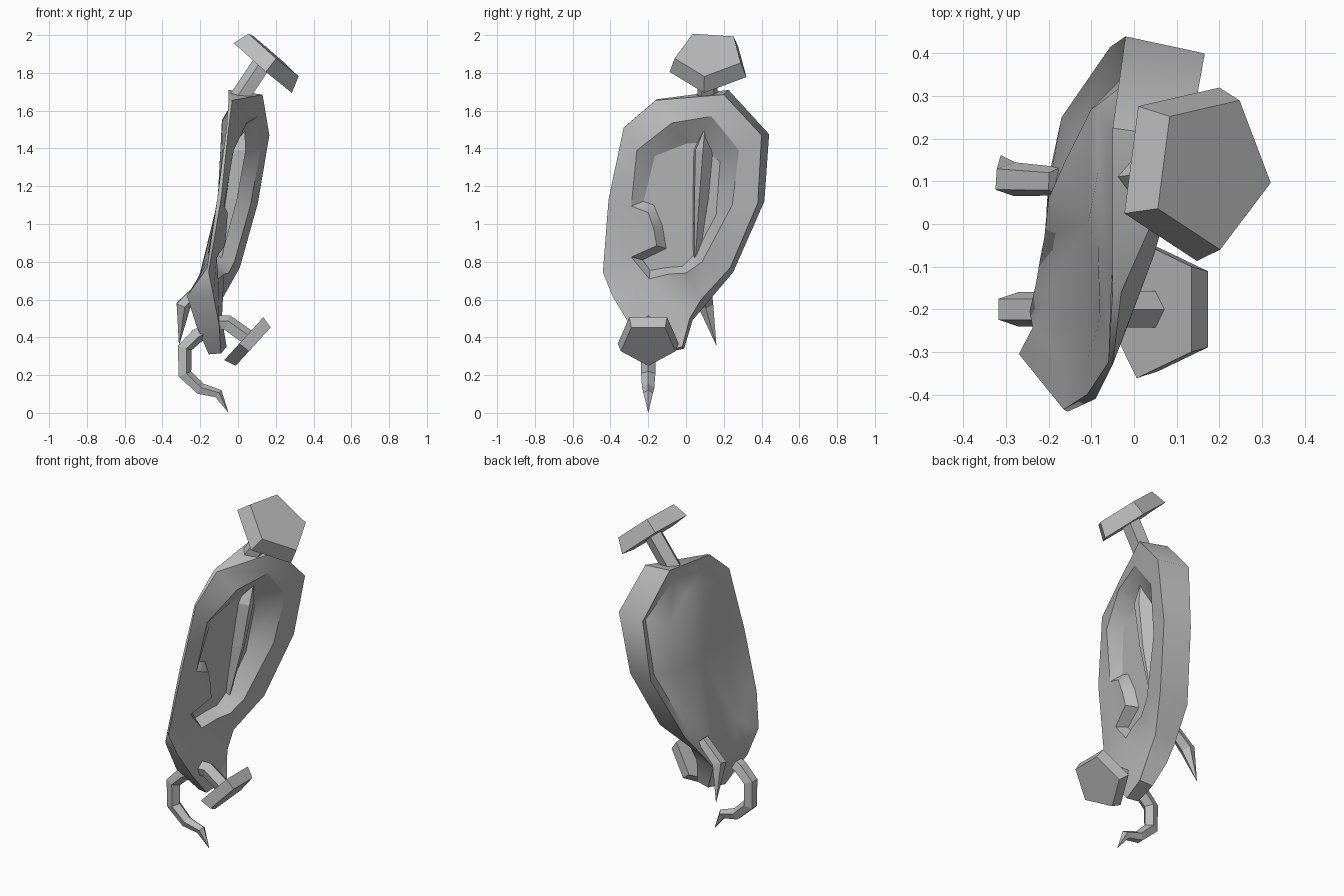
import bpy, bmesh, math
from mathutils import Vector

if "Cube" in bpy.data.objects:
    bpy.data.objects.remove(bpy.data.objects["Cube"])

grey = bpy.data.materials.new("warm_grey")
grey.diffuse_color = (0.50, 0.50, 0.50, 1)
grey.use_nodes = True
grey.node_tree.nodes["Principled BSDF"].inputs["Base Color"].default_value = grey.diffuse_color


def finish(bm, name, smooth=None):
    bmesh.ops.recalc_face_normals(bm, faces=bm.faces[:])
    me = bpy.data.meshes.new(name)
    bm.to_mesh(me)
    bm.free()
    ob = bpy.data.objects.new(name, me)
    bpy.context.collection.objects.link(ob)
    me.materials.append(grey)
    if smooth:
        bpy.ops.object.select_all(action='DESELECT')
        ob.select_set(True)
        bpy.context.view_layer.objects.active = ob
        bpy.ops.object.shade_smooth_by_angle(angle=math.radians(smooth), keep_sharp_edges=True)
    return ob


def bridge(bm, a, b):
    n = len(a)
    for i in range(n):
        j = (i + 1) % n
        bm.faces.new((a[i], a[j], b[j], b[i]))


def face_x(y, z):
    return 0.012 + 0.145 * (z - 1.13) + 0.26 * y


def floor_x(y, z):
    return face_x(y, z) - 0.06 - 0.11 * (y + 0.2)


# ear: outer rim towards the front face and towards the back
front = [(.13, .2, 1.685), (.166, .40, 1.47), (.105, .38, 1.11), (.01, .235, .77),
         (-.085, .08, .60), (-.085, .02, .50), (-.06, -.02, .35), (-.09, -.17, .315),
         (-.10, -.30, .47), (-.13, -.39, .62), (-.155, -.44, .745), (-.09, -.41, 1.13),
         (-.05, -.33, 1.51), (-.03, -.16, 1.655)]
back = [(-.05, .225, 1.71), (-.02, .44, 1.475), (-.056, .415, 1.12), (-.17, .25, .745),
        (-.20, .11, .58), (-.205, .035, .49), (-.14, -.01, .34), (-.155, -.15, .31),
        (-.22, -.27, .46), (-.27, -.305, .62), (-.165, -.435, .765), (-.11, -.40, 1.13),
        (-.06, -.325, 1.515), (-.05, -.155, 1.66)]
# outline of the bulge on the back
swell = [(-.085, .12, 1.55), (-.085, .28, 1.42), (-.10, .27, 1.12), (-.165, .14, .80),
         (-.20, .06, .66), (-.205, .01, .62), (-.21, -.03, .60), (-.22, -.08, .60),
         (-.23, -.14, .62), (-.205, -.18, .70), (-.165, -.22, .82), (-.11, -.24, 1.13),
         (-.08, -.22, 1.40), (-.085, -.05, 1.54)]
# bowl: upper edge and floor outline (y, z)
bowl = [(.135, 1.57), (.28, 1.39), (.245, 1.10), (.085, .80), (0, .74), (-.09, .735),
        (-.195, .71), (-.29, .825), (-.155, .885), (-.17, .97), (-.2, 1.06),
        (-.29, 1.095), (-.26, 1.39), (-.075, 1.535)]
floor = [(.065, 1.43), (.18, 1.33), (.16, 1.05), (.055, .85), (-.02, .775), (-.10, .77),
         (-.19, .755), (-.23, .81), (-.105, .87), (-.125, .99), (-.17, 1.10),
         (-.225, 1.12), (-.165, 1.36), (0, 1.425)]

bm = bmesh.new()
F = [bm.verts.new(p) for p in front]
B = [bm.verts.new(p) for p in back]
A = [bm.verts.new((face_x(y, z) - .005, y, z)) for y, z in bowl]
C = [bm.verts.new((floor_x(y, z), y, z)) for y, z in floor]
bridge(bm, F, B)
bridge(bm, A, C)
# front face with the bowl opening, then the bowl floor
rim = [bm.edges.get((l[i], l[i - 1])) for l in (F, A) for i in range(len(l))]
bmesh.ops.triangle_fill(bm, use_beauty=True, edges=rim, normal=(1, 0, 0))
edge_c = [bm.edges.get((C[i], C[i - 1])) for i in range(len(C))]
bmesh.ops.triangle_fill(bm, use_beauty=True, edges=edge_c, normal=(1, 0, 0))
# crisp edges around the bowl
for loop in (A, C, F):
    for i in range(len(loop)):
        bm.edges.get((loop[i], loop[i - 1])).smooth = False
# back: a groove inside the rim, then the bulge of the bowl
lift = {0: .03, 1: .07, 2: .05, 3: .03, 8: -.02, 12: .015, 13: .015}
groove = []
for i, (b, s) in enumerate(zip(back, swell)):
    p = Vector(b).lerp(Vector(s), .5)
    p.x += lift.get(i, 0)
    groove.append(bm.verts.new(p))
bulge = [bm.verts.new(p) for p in swell]
bridge(bm, B, groove)
bridge(bm, groove, bulge)
mid = bm.verts.new((-.108, 0, 1.12))
for i in range(len(bulge)):
    bm.faces.new((bulge[i - 1], bulge[i], mid))
finish(bm, "ear", 50)

# inner ridge standing in the bowl: left foot, two crest points, right foot at each height
bm = bmesh.new()
rows = []
for z, l, c, r, h in ((.82, .035, .05, .075, .02), (1.13, .035, .07, .125, .055),
                      (1.39, .04, .09, .15, .06), (1.51, .09, .10, .115, .035)):
    x = floor_x(c, z)
    rows.append([bm.verts.new(p) for p in ((x - .02, l, z), (x + h, l + .01, z),
                                           (x + h, c, z), (x, r, z))])
for a, b in zip(rows, rows[1:]):
    bridge(bm, a, b)
bm.faces.new(rows[0])
bm.faces.new(rows[-1])
finish(bm, "inner_ridge")


def tube(name, path, radii, sides=5):
    """Swept prism along a path lying close to an xz plane; radius 0 gives a point."""
    bm = bmesh.new()
    pts = [Vector(p) for p in path]
    rings = []
    for i, p in enumerate(pts):
        t = (pts[min(i + 1, len(pts) - 1)] - pts[max(i - 1, 0)]).normalized()
        u = Vector((0, 1, 0))
        u = (u - t * u.dot(t)).normalized()
        w = t.cross(u)
        r = max(radii[i], .001)
        rings.append([bm.verts.new(p + r * (u * math.sin(k * math.tau / sides)
                                            + w * math.cos(k * math.tau / sides)))
                      for k in range(sides)])
    for a, b in zip(rings, rings[1:]):
        bridge(bm, a, b)
    bm.faces.new(rings[0])
    bm.faces.new(rings[-1])
    return finish(bm, name)


def gem(name, base, top, corner, r_base, r_top):
    """Five sided tapered disc; one corner points along the given direction."""
    bm = bmesh.new()
    base, top = Vector(base), Vector(top)
    n = (top - base).normalized()
    v = Vector(corner)
    v = (v - n * v.dot(n)).normalized()
    w = n.cross(v)
    rings = [[bm.verts.new(c + r * (v * math.cos(k * math.tau / 5) + w * math.sin(k * math.tau / 5)))
              for k in range(5)] for c, r in ((base, r_base), (top, r_top))]
    bridge(bm, *rings)
    bm.faces.new(rings[0])
    bm.faces.new(rings[1])
    return finish(bm, name)


# upper stud
tube("upper_stud_post", [(.0, .11, 1.65), (.13, .126, 1.845)], [.055, .055])
gem("upper_stud_head", (.124, .126, 1.835), (.182, .123, 1.902), (.147, -.026, -.103), .216, .186)
# lobe stud
tube("lobe_stud_post", [(-.14, -.2, .47), (-.06, -.2, .475), (.06, -.2, .39)], [.045, .045, .045])
gem("lobe_stud_head", (.042, -.2, .405), (.090, -.2, .361), (-.67, 0, -.74), .170, .152)
# curved hook behind the lobe
tube("lobe_hook", [(-.13, -.2, .46), (-.22, -.2, .41), (-.285, -.2, .345), (-.285, -.2, .205),
                   (-.20, -.2, .125), (-.105, -.2, .10), (-.052, -.2, .003)],
     [.04, .042, .042, .04, .034, .027, 0])
# spike behind the ear
tube("back_spike", [(-.18, .10, .68), (-.292, .105, .57), (-.312, .16, .36)], [.035, .042, 0])
